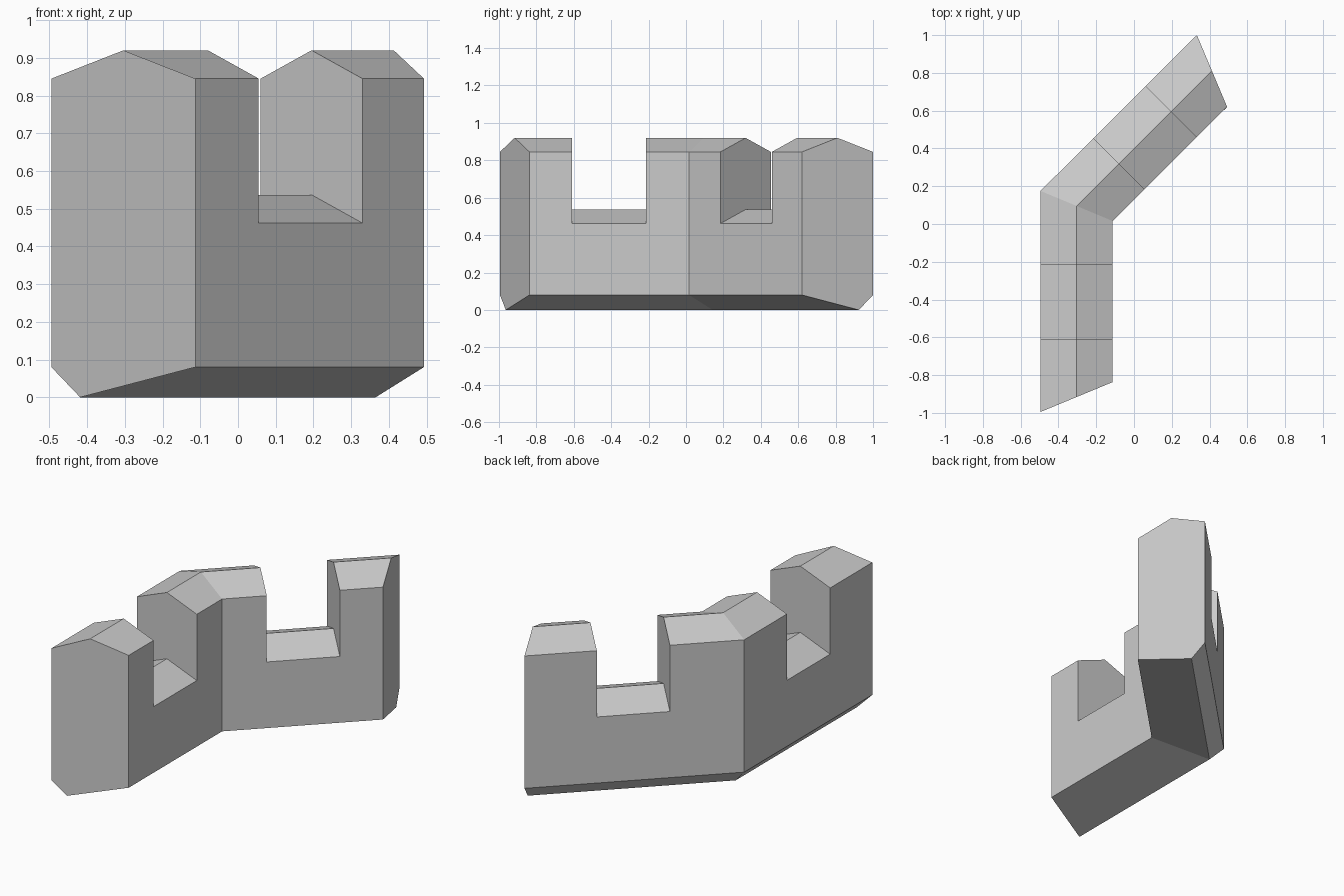
import bpy, bmesh, math
from mathutils import Vector

cube = bpy.data.objects.get("Cube")
if cube:
    bpy.data.objects.remove(cube, do_unlink=True)

BEVEL, EAVE, RIDGE, DROP = 0.08, 0.845, 0.92, 0.383

# Wall stations in plan: outer edge and inner edge
front_end = ((-0.495, -0.995), (-0.113, -0.837))
gap_a = [((-0.495, y), (-0.113, y)) for y in (-0.61, -0.215)]
corner = ((-0.495, 0.175), (-0.113, 0.016))
gap_b = [((-0.215, 0.454), (0.055, 0.184)), ((0.06, 0.729), (0.33, 0.459))]
back_end = ((0.333, 1.0), (0.493, 0.62))

bm = bmesh.new()


def point(station, t, z):
    p = Vector(station[0]).lerp(Vector(station[1]), t)
    return bm.verts.new((p.x, p.y, z))


def roof(station, drop):
    return [point(station, 0, EAVE - drop), point(station, 0.5, RIDGE - drop),
            point(station, 1, EAVE - drop)]


def section(station, full):
    """Closed cross-section, either at merlon height or at gap height."""
    base = [point(station, 1, BEVEL), point(station, 0.2, 0), point(station, 0, BEVEL)]
    if not full:
        return base + roof(station, DROP)
    return (base + [point(station, 0, EAVE - DROP)] + roof(station, 0)
            + [point(station, 1, EAVE - DROP)])


def run(stations, full):
    rings = [section(s, full) for s in stations]
    for a, b in zip(rings, rings[1:]):
        for i in range(len(a)):
            j = (i + 1) % len(a)
            bm.faces.new((a[i], a[j], b[j], b[i]))
    return rings


# Merlon runs and the lower gaps between them
first = run([front_end, gap_a[0]], True)
run([gap_a[1], corner, gap_b[0]], True)
last = run([gap_b[1], back_end], True)
run(gap_a, False)
run(gap_b, False)

# Upright faces of the gaps and the two end caps
for station in gap_a + gap_b:
    bm.faces.new(roof(station, 0) + roof(station, DROP)[::-1])
bm.faces.new(first[0])
bm.faces.new(last[-1])

# Weld into one clean solid
bmesh.ops.remove_doubles(bm, verts=bm.verts[:], dist=0.0005)
bmesh.ops.dissolve_limit(bm, angle_limit=math.radians(1.5),
                         verts=bm.verts[:], edges=bm.edges[:])
bmesh.ops.recalc_face_normals(bm, faces=bm.faces[:])

mesh = bpy.data.meshes.new("battlement_wall")
bm.to_mesh(mesh)
bm.free()
wall = bpy.data.objects.new("battlement_wall", mesh)
bpy.context.collection.objects.link(wall)

# Plain grey stone
stone = bpy.data.materials.new("grey_stone")
stone.use_nodes = True
colour = (0.6, 0.6, 0.6, 1)
stone.diffuse_color = colour
stone.node_tree.nodes["Principled BSDF"].inputs["Base Color"].default_value = colour
mesh.materials.append(stone)
